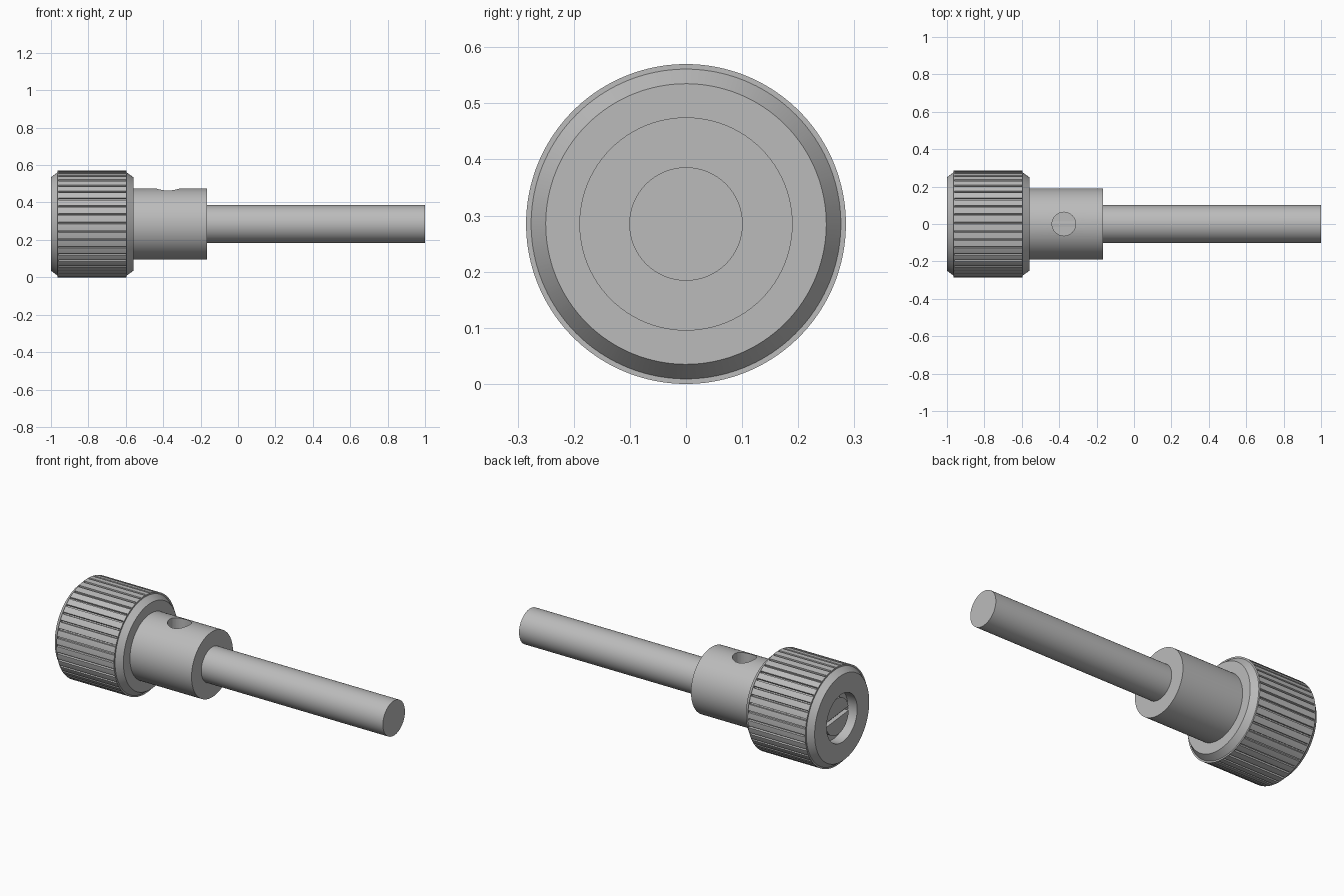
import bpy, bmesh, math
from mathutils import Matrix

cube = bpy.data.objects.get("Cube")
if cube:
    bpy.data.objects.remove(cube, do_unlink=True)

AXIS = 0.285   # height of the turning axis
TEETH = 40     # ribs around the knob

metal = bpy.data.materials.new("grey_metal")
metal.use_nodes = True
GREY = (0.5, 0.5, 0.5, 1)
metal.diffuse_color = GREY
metal.node_tree.nodes["Principled BSDF"].inputs["Base Color"].default_value = GREY


def add_object(name, bm):
    bmesh.ops.recalc_face_normals(bm, faces=bm.faces[:])
    mesh = bpy.data.meshes.new(name)
    bm.to_mesh(mesh)
    bm.free()
    mesh.materials.append(metal)
    obj = bpy.data.objects.new(name, mesh)
    bpy.context.collection.objects.link(obj)
    return obj


def lathe(name, profile, angles):
    """Turn (x, radius, groove depth) points about the x axis; ends are capped."""
    bm = bmesh.new()
    rings = []
    for x, radius, depth in profile:
        ring = []
        for angle, in_groove in angles:
            r = radius - depth * in_groove
            ring.append(bm.verts.new((x, r * math.cos(angle), AXIS + r * math.sin(angle))))
        rings.append(ring)
    n = len(angles)
    for a, b in zip(rings, rings[1:]):
        for i in range(n):
            j = (i + 1) % n
            bm.faces.new((a[i], a[j], b[j], b[i]))
    bm.faces.new(rings[0])
    bm.faces.new(rings[-1])
    return add_object(name, bm)


def cut(obj, cutter):
    cutter.hide_render = True
    cutter.hide_set(True)
    mod = obj.modifiers.new("cut", "BOOLEAN")
    mod.operation = "DIFFERENCE"
    mod.solver = "EXACT"
    mod.object = cutter


def smooth(obj, degrees):
    bpy.ops.object.select_all(action="DESELECT")
    obj.select_set(True)
    bpy.context.view_layer.objects.active = obj
    bpy.ops.object.shade_smooth_by_angle(angle=math.radians(degrees))


round_angles = [(2 * math.pi * i / 96, 0) for i in range(96)]

# Each rib has a broad crown followed by a narrow groove
rib = [(0.0, 0), (0.25, 0), (0.5, 0), (0.75, 0), (0.80, 1), (0.95, 1)]
rib_angles = [(2 * math.pi * (t + f) / TEETH, g) for t in range(TEETH) for f, g in rib]

# Knurled knob with bevelled ends and a recess in its outer face
knob = lathe("knurled_knob", [
    (-0.94, 0.05, 0), (-0.94, 0.14, 0), (-1.0, 0.14, 0), (-1.0, 0.25, 0),
    (-0.965, 0.276, 0), (-0.965, 0.285, 0), (-0.961, 0.285, 0),
    (-0.961, 0.285, 0.01), (-0.599, 0.285, 0.01), (-0.599, 0.285, 0),
    (-0.595, 0.285, 0), (-0.595, 0.276, 0), (-0.56, 0.25, 0), (-0.56, 0.1, 0),
], rib_angles)
smooth(knob, 25)

# Collar with a set-screw hole in the top
collar = lathe("collar", [(-0.58, 0.19, 0), (-0.165, 0.19, 0)], round_angles)
bm = bmesh.new()
bmesh.ops.create_cone(bm, cap_ends=True, segments=48, radius1=0.063, radius2=0.063,
                      depth=0.2, matrix=Matrix.Translation((-0.375, 0, AXIS + 0.2)))
cut(collar, add_object("hole_cutter", bm))
smooth(collar, 30)

# Shaft running through the knob, with a screwdriver slot in its end
shaft = lathe("shaft", [(-0.97, 0.105, 0), (-0.5, 0.101, 0), (1.0, 0.101, 0)], round_angles)
bm = bmesh.new()
bmesh.ops.create_cube(bm, size=1, matrix=Matrix.Translation((-0.97, 0, AXIS))
                      @ Matrix.Rotation(math.radians(-6), 4, "X")
                      @ Matrix.Diagonal((0.05, 0.4, 0.025, 1)))
cut(shaft, add_object("slot_cutter", bm))
smooth(shaft, 30)
